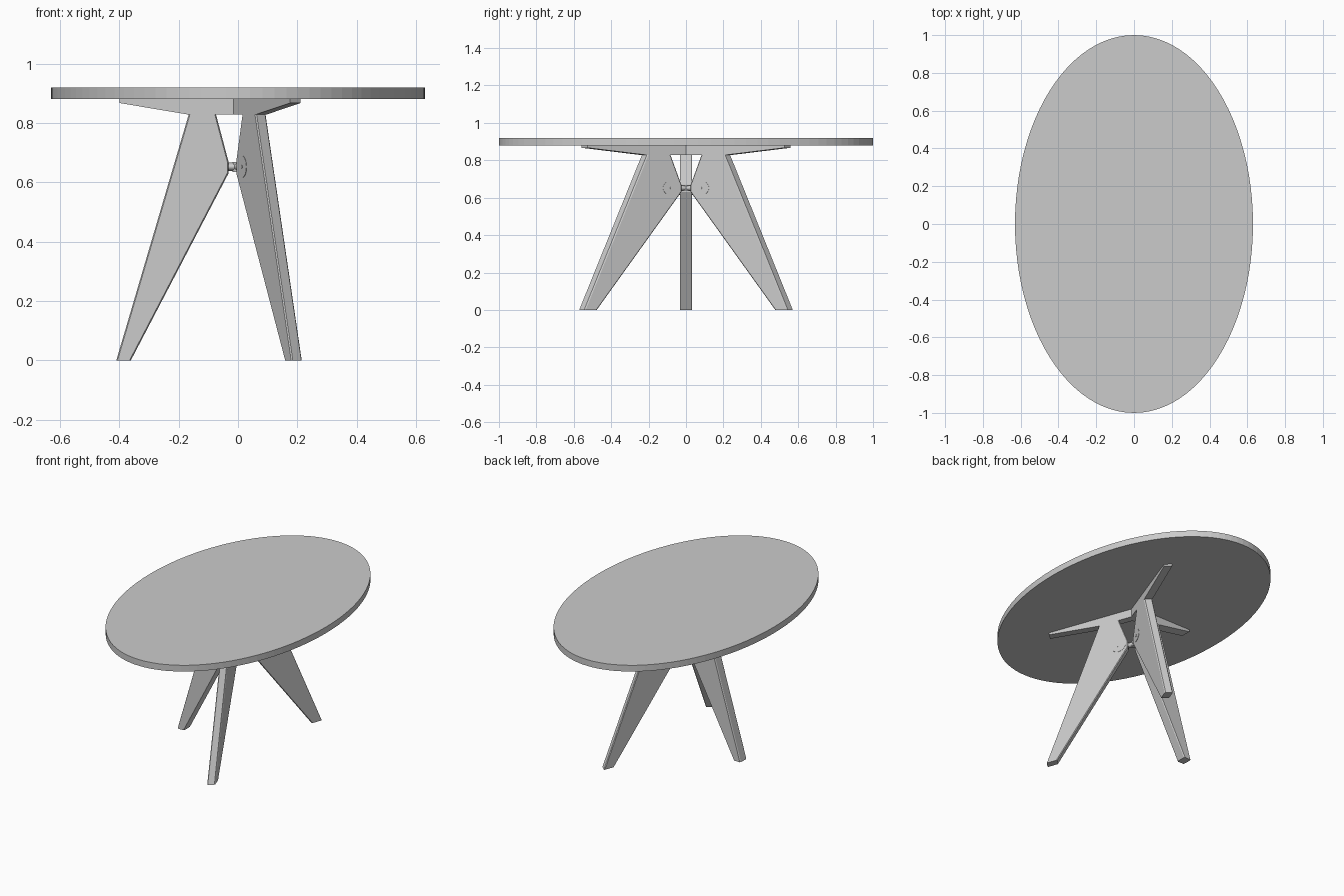
import bpy, bmesh
from math import radians, pi
from mathutils import Matrix

if "Cube" in bpy.data.objects:
    bpy.data.objects.remove(bpy.data.objects["Cube"])

STRETCH = 1.587      # whole table is a round design stretched along y
CX = -0.004          # centre of the tripod
HALF = 0.0205        # half thickness of legs and arms


def finish(bm, name, placement=Matrix()):
    bm.transform(placement)
    bmesh.ops.recalc_face_normals(bm, faces=bm.faces)
    me = bpy.data.meshes.new(name)
    bm.to_mesh(me)
    bm.free()
    ob = bpy.data.objects.new(name, me)
    bpy.context.collection.objects.link(ob)
    return ob


def plate(name, profile, placement, bevel=0.004):
    # extrude an (r, z) outline sideways and chamfer its edges
    bm = bmesh.new()
    a = [bm.verts.new((r, -HALF, z)) for r, z in profile]
    b = [bm.verts.new((r, HALF, z)) for r, z in profile]
    bm.faces.new(a)
    bm.faces.new(b[::-1])
    n = len(a)
    for i in range(n):
        j = (i + 1) % n
        bm.faces.new((a[i], b[i], b[j], a[j]))
    if bevel:
        # chamfer only the long edges of the outline
        edges = [e for e in bm.edges
                 if abs(e.verts[0].co.y - e.verts[1].co.y) < 1e-6
                 and abs(e.verts[0].co.z - e.verts[1].co.z) > 0.015]
        bmesh.ops.bevel(bm, geom=edges, offset=bevel, segments=1,
                        affect='EDGES', profile=0.5)
    return finish(bm, name, placement)


def cylinder(name, radius, depth, local, placement, sides=32):
    bm = bmesh.new()
    bmesh.ops.create_cone(bm, cap_ends=True, segments=sides, radius1=radius,
                          radius2=radius, depth=depth, matrix=local)
    return finish(bm, name, placement)


base = Matrix.Translation((CX, 0, 0)) @ Matrix.Diagonal((1, STRETCH, 1, 1))

# oval top
cylinder("table_top", 0.63, 0.04, Matrix.Translation((0, 0, 0.90)),
         Matrix.Diagonal((1, 1 / 0.63, 1, 1)), 96)

LEG = [(0.406, 0), (0.161, 0.832), (0.071, 0.832), (0.028, 0.67),
       (0.028, 0.63), (0.357, 0)]
ARM = [(0, 0.881), (0.395, 0.881), (0.395, 0.867), (0.163, 0.828), (0, 0.828)]

for label, angle in (("left", 180), ("front", -60), ("back", 60)):
    m = base @ Matrix.Rotation(radians(angle), 4, 'Z')
    plate(label + "_leg", LEG, m)
    plate(label + "_support_arm", ARM, m, 0)
    # round cover discs on both faces of the leg, with a small bolt
    lie = Matrix.Rotation(pi / 2, 4, 'X')
    at = Matrix.Translation((0.071, 0, 0.652)) @ Matrix.Diagonal((1, 1, 1.2, 1)) @ lie
    cylinder(label + "_leg_disc", 0.031, 2 * HALF + 0.003, at, m)
    cylinder(label + "_leg_bolt", 0.005, 2 * HALF + 0.006, at, m, 12)
    # rod joining the leg to the hub
    rod = Matrix.Translation((0.025, 0, 0.652)) @ Matrix.Rotation(pi / 2, 4, 'Y')
    cylinder(label + "_connector_rod", 0.014, 0.05, rod, m, 24)

# hub where the rods meet
cylinder("connector_hub", 0.015, 0.034, Matrix.Translation((0, 0, 0.652)), base, 24)

for ob in bpy.context.scene.objects:
    if any(k in ob.name for k in ("disc", "bolt", "rod", "hub")):
        bpy.context.view_layer.objects.active = ob
        ob.select_set(True)
bpy.ops.object.shade_smooth_by_angle(angle=radians(30))
